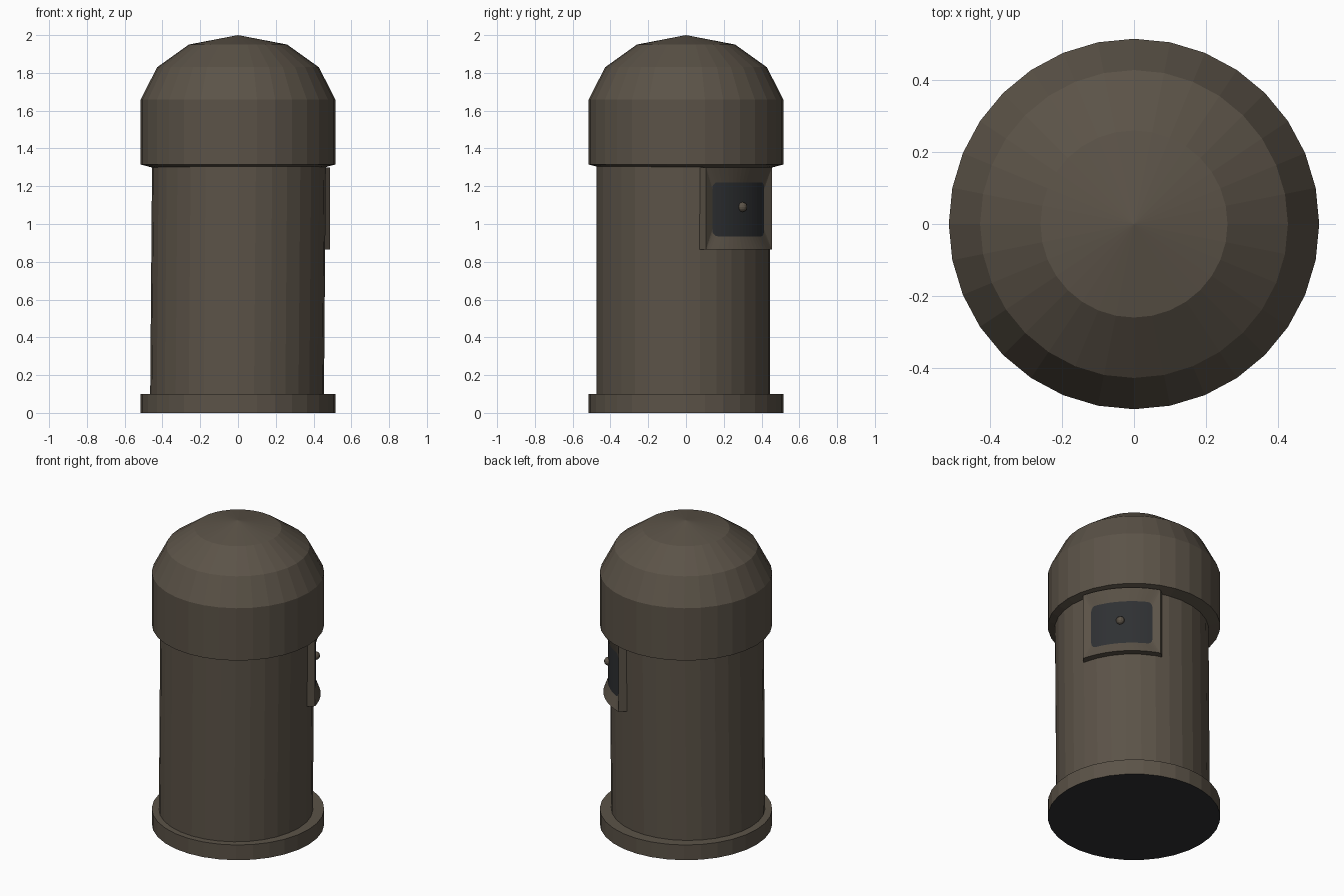
import bpy, bmesh, math

if "Cube" in bpy.data.objects:
    bpy.data.objects.remove(bpy.data.objects["Cube"])

SIDES = 32

def material(name, rgb):
    m = bpy.data.materials.new(name)
    m.diffuse_color = (*rgb, 1)
    m.use_nodes = True
    m.node_tree.nodes["Principled BSDF"].inputs["Base Color"].default_value = m.diffuse_color
    return m

BROWN = material("weathered brown", (0.105, 0.086, 0.064))
DARK = material("dark slate", (0.028, 0.030, 0.033))

def finish(name, bm, mats):
    bmesh.ops.recalc_face_normals(bm, faces=bm.faces[:])
    me = bpy.data.meshes.new(name)
    bm.to_mesh(me)
    bm.free()
    for m in mats:
        me.materials.append(m)
    ob = bpy.data.objects.new(name, me)
    bpy.context.collection.objects.link(ob)
    return ob

def bridge(bm, a, b, mat=0):
    n = len(a)
    for i in range(n):
        f = bm.faces.new((a[i], a[(i + 1) % n], b[(i + 1) % n], b[i]))
        f.material_index = mat

def lathe(name, profile, mats):
    """Stack of closed rings given as (radius, z, centre x, centre y), capped at both ends."""
    bm = bmesh.new()
    rings = []
    for r, z, cx, cy in profile:
        rings.append([bm.verts.new((cx + r * math.cos(2 * math.pi * i / SIDES),
                                    cy + r * math.sin(2 * math.pi * i / SIDES), z))
                      for i in range(SIDES)])
    for a, b in zip(rings, rings[1:]):
        bridge(bm, a, b)
    bottom = bm.faces.new(rings[0][::-1])
    bm.faces.new(rings[-1])
    bottom.material_index = len(mats) - 1
    bmesh.ops.remove_doubles(bm, verts=bm.verts[:], dist=0.0005)
    return finish(name, bm, mats)

# base disc with dark underside
lathe("base", [(0.515, 0, 0, 0), (0.515, 0.10, 0, 0)], [BROWN, DARK])

# main column, leaning very slightly
lathe("column", [(0.46, 0.09, -0.005, -0.015), (0.46, 1.32, 0.005, -0.015)], [BROWN])

# domed cap with an angled lower lip
lathe("domed_cap", [(0.44, 1.295, 0, 0), (0.515, 1.315, 0, 0), (0.515, 1.66, 0, 0),
                    (0.428, 1.83, 0, 0), (0.26, 1.95, 0, 0), (0.0001, 2.0, 0, 0)], [BROWN])

# curved wall panel: raised frame sloping in to a rounded dark plate
CX, CY, MID = 0.003, -0.015, math.radians(42)
COLS = [-1, -0.985, -0.95, -0.9, -0.84] + [i * 0.12 for i in range(-6, 7)] + [0.84, 0.9, 0.95, 0.985, 1]

def wall_point(r, angle, z):
    return (CX + r * math.cos(MID + angle), CY + r * math.sin(MID + angle), z)

def panel_ring(bm, r, half_angle, zmid, half_h, corner=0.0):
    top, bot = [], []
    for u in COLS:
        d = max(0, (abs(u) - 0.84) / 0.16)
        h = half_h - corner * (1 - math.sqrt(max(0, 1 - d * d)))
        top.append(bm.verts.new(wall_point(r, half_angle * u, zmid + h)))
        bot.append(bm.verts.new(wall_point(r, half_angle * u, zmid - h)))
    return top, bot

bm = bmesh.new()
back = panel_ring(bm, 0.45, math.radians(31.8), 1.0825, 0.2175)
front = panel_ring(bm, 0.50, math.radians(28), 1.0825, 0.2175)
plate = panel_ring(bm, 0.473, math.radians(23), 1.078, 0.143, 0.035)
loops = [t + b[::-1] for t, b in (back, front, plate)]
bridge(bm, loops[0], loops[1])
bridge(bm, loops[1], loops[2])
for (top, bot), mat in ((plate, 1), (back, 0)):
    for i in range(len(COLS) - 1):
        f = bm.faces.new((top[i], top[i + 1], bot[i + 1], bot[i]))
        f.material_index = mat
finish("wall_panel", bm, [BROWN, DARK])

# small knob on the plate
bm = bmesh.new()
bmesh.ops.create_uvsphere(bm, u_segments=12, v_segments=8, radius=0.026)
knob = finish("knob", bm, [BROWN])
knob.location = wall_point(0.473, math.radians(-0.5), 1.09)
